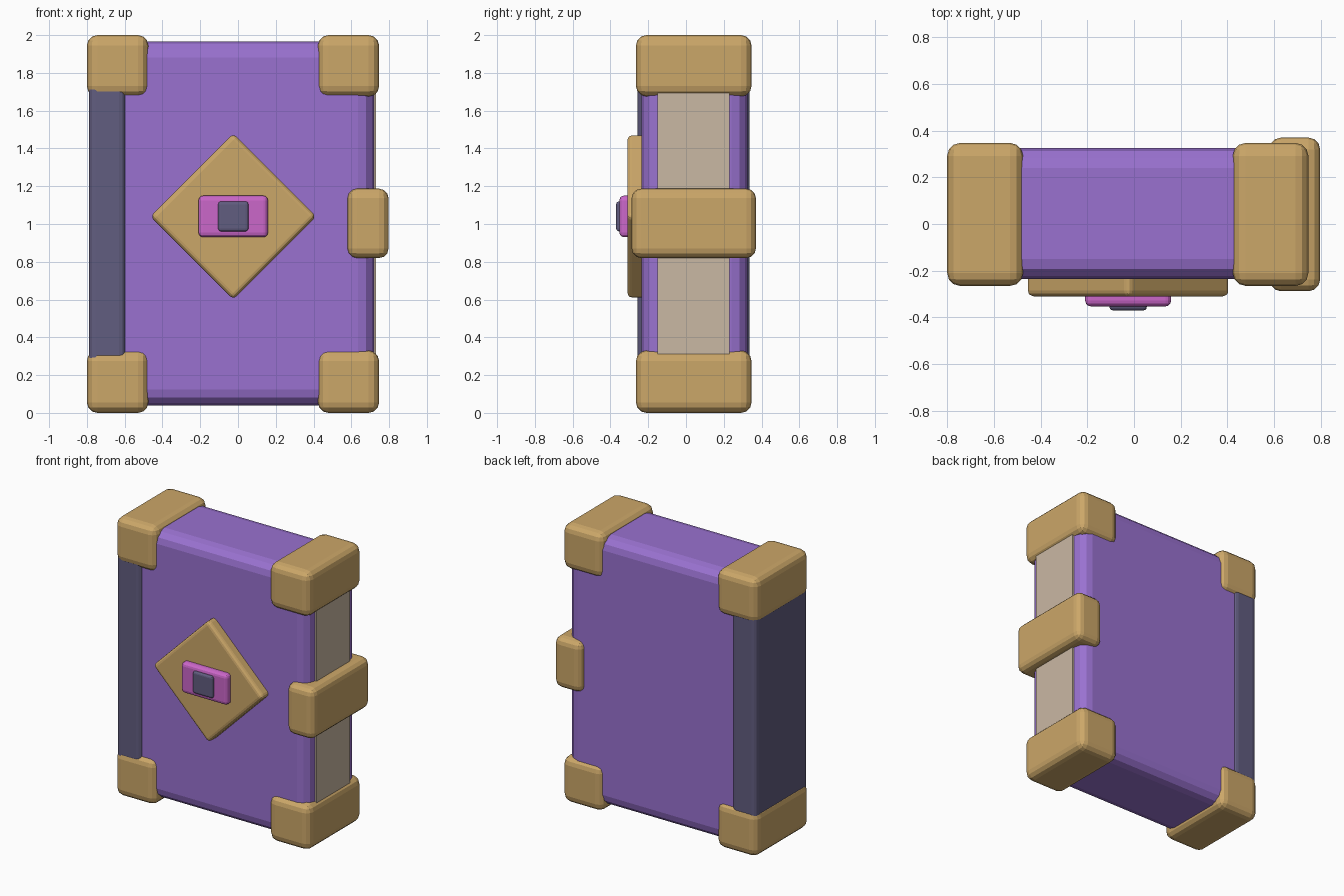
import bpy
from math import radians
from mathutils import Vector

cube = bpy.data.objects.get("Cube")
if cube:
    bpy.data.objects.remove(cube, do_unlink=True)


def material(name, rgb):
    mat = bpy.data.materials.new(name)
    mat.use_nodes = True
    color = (*rgb, 1)
    mat.diffuse_color = color
    mat.node_tree.nodes["Principled BSDF"].inputs["Base Color"].default_value = color
    return mat


purple = material("purple cover", (0.32, 0.167, 0.63))
gold = material("gold trim", (0.60, 0.385, 0.14))
pink = material("pink gem", (0.60, 0.135, 0.59))
slate = material("slate leather", (0.12, 0.109, 0.215))
paper = material("cream paper", (0.59, 0.48, 0.37))


def box(name, low, high, mat, radius=0.0, turn=0):
    """Box between two corners, with rounded edges, turned about its y axis."""
    low, high = Vector(low), Vector(high)
    bpy.ops.mesh.primitive_cube_add(size=1, location=(low + high) / 2)
    obj = bpy.context.object
    obj.name = name
    for v in obj.data.vertices:
        v.co *= high - low
    obj.rotation_euler.y = radians(turn)
    obj.data.materials.append(mat)
    if radius:
        bevel = obj.modifiers.new("rounded edges", 'BEVEL')
        bevel.width = radius
        bevel.segments = 3
    return obj


# Book block, page edge and spine
box("cover", (-0.77, -0.235, 0.04), (0.72, 0.325, 1.967), purple, 0.085)
box("pages", (0.50, -0.152, 0.20), (0.73, 0.23, 1.80), paper)
box("spine", (-0.79, -0.257, 0.25), (-0.595, 0.337, 1.75), slate, 0.035)

# Corner caps wrap the whole thickness
for side, x0, x1 in (("right", -0.80, -0.475), ("left", 0.423, 0.747)):
    for level, z0, z1 in (("bottom", 0, 0.33), ("top", 1.675, 2.0)):
        box(f"{level}_{side}_corner", (x0, -0.265, z0), (x1, 0.347, z1), gold, 0.055)

# Clasp over the page edge
box("clasp", (0.58, -0.288, 0.82), (0.797, 0.37, 1.187), gold, 0.05)

# Front emblem: diamond plate, gem and stud
cx, cz, half = -0.025, 1.04, 0.311
box("diamond_plate", (cx - half, -0.31, cz - half), (cx + half, -0.20, cz + half),
    gold, 0.025, turn=45)
box("gem", (cx - 0.184, -0.353, cz - 0.11), (cx + 0.184, -0.28, cz + 0.11), pink, 0.025)
box("gem_stud", (cx - 0.08, -0.37, cz - 0.079), (cx + 0.08, -0.32, cz + 0.079), slate, 0.015)
